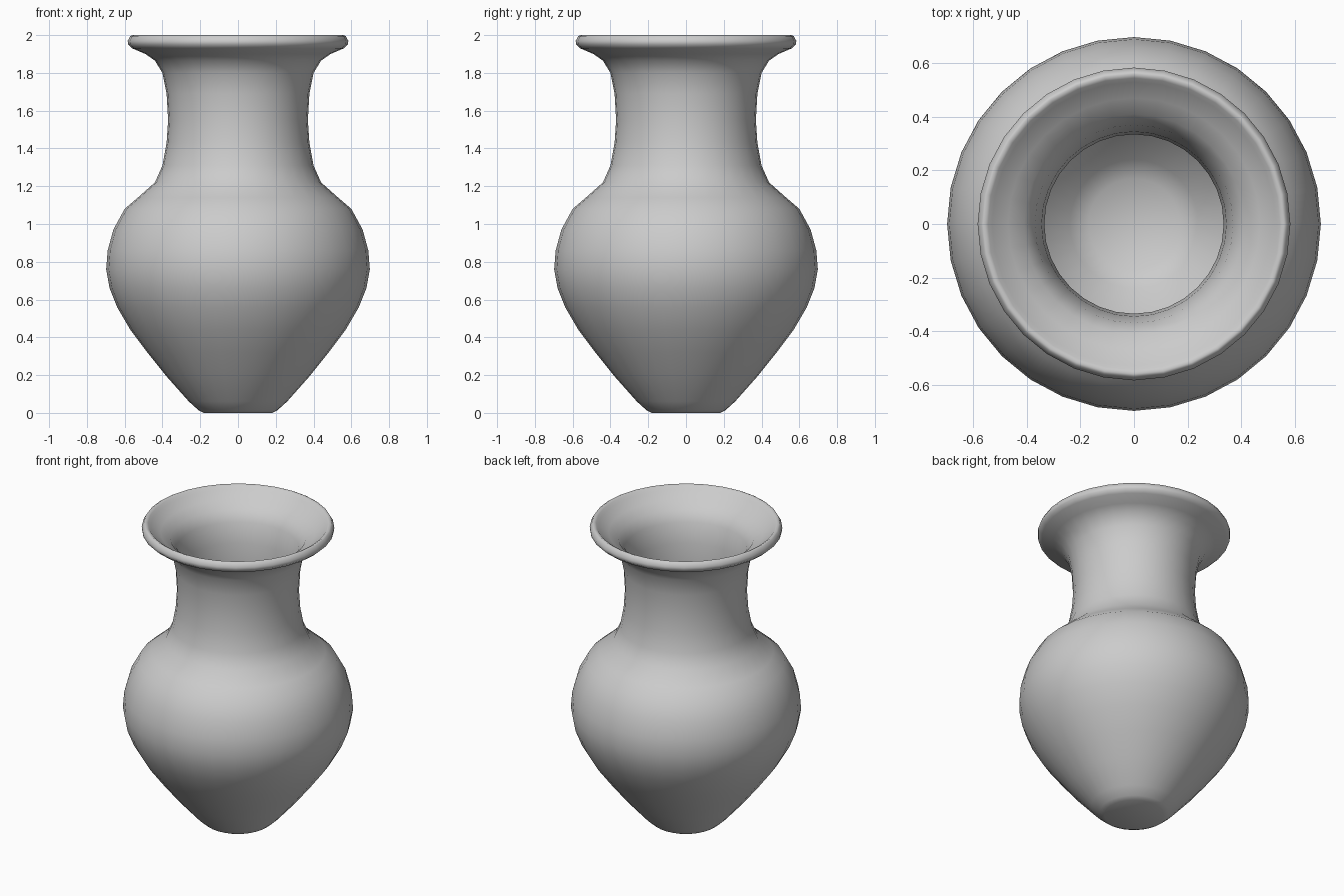
import bpy, bmesh, math

cube = bpy.data.objects.get("Cube")
if cube:
    bpy.data.objects.remove(cube, do_unlink=True)

SIDES = 32

# Clay colour
clay = bpy.data.materials.new("grey_clay")
clay.use_nodes = True
grey = (0.6, 0.6, 0.6, 1)
clay.diffuse_color = grey
clay.node_tree.nodes["Principled BSDF"].inputs["Base Color"].default_value = grey

# Outer wall from foot to lip, as (radius, height)
outer = [(0, 0), (.18, 0), (.21, .015), (.26, .06), (.38, .195), (.48, .32),
         (.57, .44), (.64, .56), (.68, .66), (.698, .76), (.69, .86),
         (.66, .97), (.6, 1.08), (.53, 1.14), (.44, 1.22), (.4, 1.31),
         (.378, 1.43), (.37, 1.55), (.378, 1.69), (.4, 1.8),
         (.44, 1.865), (.49, 1.9), (.56, 1.93), (.582, 1.95),
         (.584, 1.97), (.57, 1.995), (.56, 2)]
# Inner wall from lip down to the bowl floor
inner = [(.545, 1.992), (.53, 1.975), (.47, 1.935), (.41, 1.895),
         (.37, 1.83), (.345, 1.7), (.335, 1.55), (.343, 1.43), (.365, 1.31),
         (.405, 1.21), (.5, 1.11), (.57, 1.05), (.625, .95), (.655, .85),
         (.663, .76), (.645, .66), (.605, .56), (.54, .45), (.45, .33),
         (.35, .21), (.24, .09), (.17, .04), (0, .035)]

# Spin the profile into a closed vessel
bm = bmesh.new()
verts = [bm.verts.new((r, 0, z)) for r, z in outer + inner]
edges = [bm.edges.new(pair) for pair in zip(verts, verts[1:])]
bmesh.ops.spin(bm, geom=verts + edges, cent=(0, 0, 0), axis=(0, 0, 1),
               angle=math.tau, steps=SIDES, use_merge=True)
bmesh.ops.remove_doubles(bm, verts=bm.verts, dist=0.0005)
bmesh.ops.recalc_face_normals(bm, faces=bm.faces)
for face in bm.faces:
    face.smooth = True

mesh = bpy.data.meshes.new("vase")
bm.to_mesh(mesh)
bm.free()
mesh.materials.append(clay)
vase = bpy.data.objects.new("vase", mesh)
bpy.context.collection.objects.link(vase)
